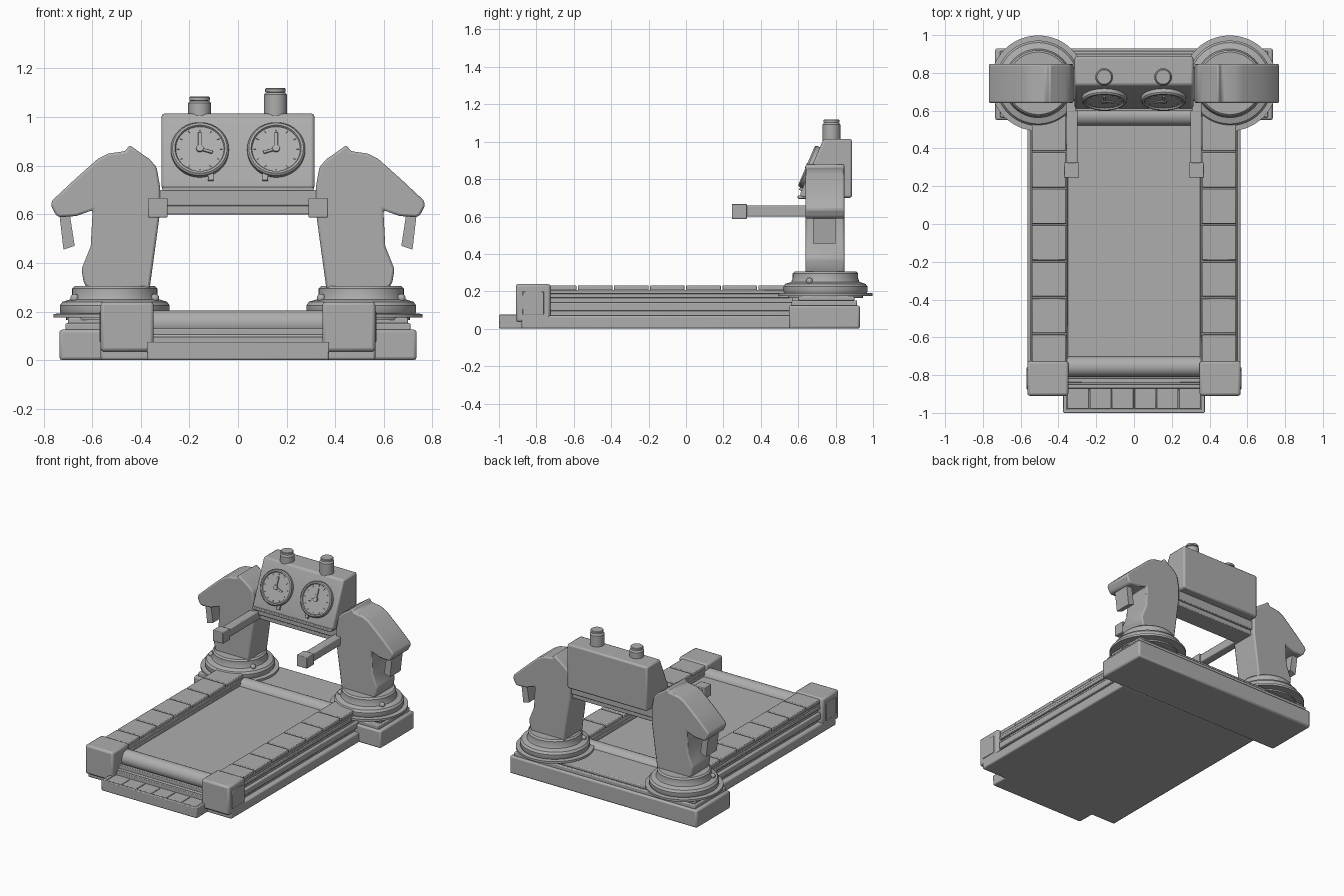
import bpy, bmesh, math
from mathutils import Matrix, Vector

if "Cube" in bpy.data.objects:
    bpy.data.objects.remove(bpy.data.objects["Cube"])

grey = bpy.data.materials.new("plain grey")
grey.diffuse_color = (0.42, 0.42, 0.42, 1)
grey.use_nodes = True
grey.node_tree.nodes["Principled BSDF"].inputs["Base Color"].default_value = grey.diffuse_color


def finish(name, bm, bevel=0.0, matrix=None):
    """Turn a bmesh into a shaded, lightly bevelled object."""
    bmesh.ops.remove_doubles(bm, verts=bm.verts, dist=1e-5)
    bmesh.ops.recalc_face_normals(bm, faces=bm.faces)
    me = bpy.data.meshes.new(name)
    bm.to_mesh(me)
    bm.free()
    ob = bpy.data.objects.new(name, me)
    bpy.context.collection.objects.link(ob)
    me.materials.append(grey)
    if matrix is not None:
        ob.matrix_world = matrix
    if bevel:
        mod = ob.modifiers.new("bevel", 'BEVEL')
        mod.width, mod.segments = bevel, 2
        mod.limit_method, mod.angle_limit = 'ANGLE', math.radians(30)
    bpy.ops.object.select_all(action='DESELECT')
    ob.select_set(True)
    bpy.context.view_layer.objects.active = ob
    bpy.ops.object.shade_smooth_by_angle(angle=math.radians(32))
    return ob


def box(name, x, y, z, bevel=0.006, matrix=None):
    bm = bmesh.new()
    size = (abs(x[1] - x[0]), y[1] - y[0], z[1] - z[0])
    mid = Vector((sum(x) / 2, sum(y) / 2, sum(z) / 2))
    bmesh.ops.create_cube(bm, size=1, matrix=Matrix.Translation(mid) @ Matrix.Diagonal((*size, 1)))
    return finish(name, bm, bevel, matrix)


def side_box(name, s, x, y, z, bevel=0.006):
    return box(name, (s * x[0], s * x[1]), y, z, bevel)


def prism(name, pts, depth, bevel):
    """Face through 3D points, extruded by a vector."""
    bm = bmesh.new()
    f = bm.faces.new([bm.verts.new(p) for p in pts])
    ext = bmesh.ops.extrude_face_region(bm, geom=[f], use_keep_orig=True)
    bmesh.ops.translate(bm, vec=depth, verts=[g for g in ext["geom"] if isinstance(g, bmesh.types.BMVert)])
    return finish(name, bm, bevel)


def lathe(name, profile, matrix, steps=48):
    bm = bmesh.new()
    vs = [bm.verts.new((r, 0, z)) for r, z in profile]
    es = [bm.edges.new(p) for p in zip(vs, vs[1:])]
    bmesh.ops.spin(bm, geom=vs + es, cent=(0, 0, 0), axis=(0, 0, 1), angle=math.tau, steps=steps, use_merge=True)
    return finish(name, bm, 0, matrix)


T = Matrix.Translation

# rear base with stepped top
box("rear_base", (-.735, .735), (.55, .93), (0, .125), .012)
box("rear_base_step", (-.71, .71), (.565, .915), (.12, .152))
box("rear_base_top", (-.70, .70), (.60, .90), (.15, .175))

# running deck
box("deck_base", (-.565, .565), (-.88, .56), (0, .07), .01)
box("deck_core", (-.53, .53), (-.85, .56), (.06, .105))
box("belt", (-.36, .36), (-.75, .60), (.10, .165), 0)
for name, y, z in (("front_roller", -.755, .15), ("rear_roller", .575, .15)):
    lathe(name, [(0, -.36), (.055, -.36), (.055, .36), (0, .36)],
          T((0, y, z)) @ Matrix.Rotation(math.pi / 2, 4, 'Y'), 32)
box("front_bar", (-.36, .36), (-.84, -.815), (.06, .13), .004)
box("front_bar_lower", (-.36, .36), (-.87, -.83), (.06, .095), .004)

# front step: tray with rim and six treads
box("step_tray", (-.375, .375), (-1, -.86), (0, .06), .008)
box("step_rim_front", (-.375, .375), (-1, -.98), (.03, .075), .005)
for s in (-1, 1):
    side_box("step_rim_side", s, (.355, .375), (-1, -.86), (.03, .075), .005)
for i in range(6):
    x = -.354 + i * .118
    box("step_tread", (x + .002, x + .116), (-.978, -.865), (.05, .07), .004)

# side rails, foot plates, corner blocks
for s in (-1, 1):
    side_box("rail_lower", s, (.35, .55), (-.80, .57), (.095, .14))
    side_box("rail_middle", s, (.355, .53), (-.80, .57), (.135, .192), .003)
    side_box("rail_upper", s, (.35, .545), (-.80, .57), (.165, .187), .004)
    side_box("rail_cap", s, (.355, .54), (-.80, .57), (.187, .208), .004)
    for i in range(7):
        y = -.775 + i * .193
        side_box("foot_plate", s, (.36, .54), (y + .004, y + .189), (.205, .232), .005)
    side_box("corner_block", s, (.347, .565), (-.91, -.725), (.035, .24), .014)
    side_box("corner_panel", s, (.56, .57), (-.875, -.76), (.075, .20), .004)

# horse head outline (x, z), right hand side
HEAD = [(.446, .885), (.463, .86), (.533, .85), (.578, .827), (.67, .745), (.763, .658),
        (.77, .637), (.75, .597), (.733, .588), (.664, .593), (.598, .617), (.606, .469),
        (.644, .374), (.636, .325), (.62, .29), (.364, .29), (.32, .613), (.32, .71),
        (.335, .794), (.364, .827), (.418, .864)]
PLINTH = [(0, .165), (.2, .165), (.2, .175), (.253, .175), (.253, .19), (.222, .192), (.226, .20),
          (.226, .225), (.215, .24), (.182, .25), (.175, .27), (.175, .295), (.165, .305), (0, .305)]
for s in (-1, 1):
    lathe("round_plinth", PLINTH, T((s * .507, .745, 0)), 64)
    for d in (-1, 1):
        bm = bmesh.new()
        bmesh.ops.create_uvsphere(bm, u_segments=12, v_segments=8, radius=.018)
        finish("plinth_stud", bm, 0, T((s * .507 + d * .165, .66, .255)))
    prism("horse_head", [(s * x, .64, z) for x, z in HEAD], (0, .207, 0), .01)
    # hanging chin plate
    chin = [(.733, .60), (.672, .60), (.672, .465), (.72, .452)]
    chin = [(.735, .60), (.692, .60), (.672, .470), (.718, .455)]
    prism("chin_plate", [(s * x, .68, z) for x, z in chin], (0, .12, 0), 0)
    # hand grips
    side_box("handle_bar", s, (.298, .358), (.30, .72), (.60, .66), .006)
    side_box("handle_cap", s, (.29, .37), (.245, .325), (.587, .667), .004)

# cross beam under the console
box("cross_beam_upper", (-.33, .33), (.655, .83), (.635, .70), .005)
box("cross_beam_lower", (-.33, .33), (.67, .815), (.60, .637), .005)

# console with sloping face
CONSOLE = [(.735, 1.015), (.888, 1.015), (.888, .70), (.612, .70), (.612, .725)]
prism("console", [(-.314, y, z) for y, z in CONSOLE], (.628, 0, 0), .012)
box("console_lip", (-.31, .31), (.597, .66), (.695, .712), .004)

# two dials on the slope
tilt = math.pi / 2 - math.atan2(.123, .29)
for s in (-1, 1):
    M = T((s * .157, .668, .862)) @ Matrix.Rotation(tilt, 4, 'X')
    lathe("dial", [(0, -.01), (.119, -.01), (.119, .018), (.112, .026), (.103, .026),
                   (.099, .018), (0, .018)], M)
    for i in range(12):
        box("dial_tick", (-.002, .002), (.083, .094), (.015, .022), 0,
            M @ Matrix.Rotation(i * math.tau / 12, 4, 'Z'))
    box("dial_hand_long", (-.007, .007), (-.005, .072), (.015, .026), .002, M)
    box("dial_hand_short", (-.006, .006), (0, .055), (.015, .025), .002,
        M @ Matrix.Rotation(s * math.radians(108), 4, 'Z'))
    lathe("dial_hub", [(0, .015), (.015, .015), (.015, .029), (0, .029)], M, 20)
    box("dial_foot", (-s * .045 - .012, -s * .045 + .012), (-.135, -.10), (-.01, .012), .003, M)

# push buttons on the console top
for x, top in ((-.158, 1.085), (.154, 1.12)):
    lathe("push_button", [(0, 1.0), (.047, 1.0), (.047, top - .028), (.041, top - .02), (.037, top - .018),
                          (.042, top - .016), (.042, top - .004), (.038, top), (0, top)],
          T((x, .778, 0)), 32)
